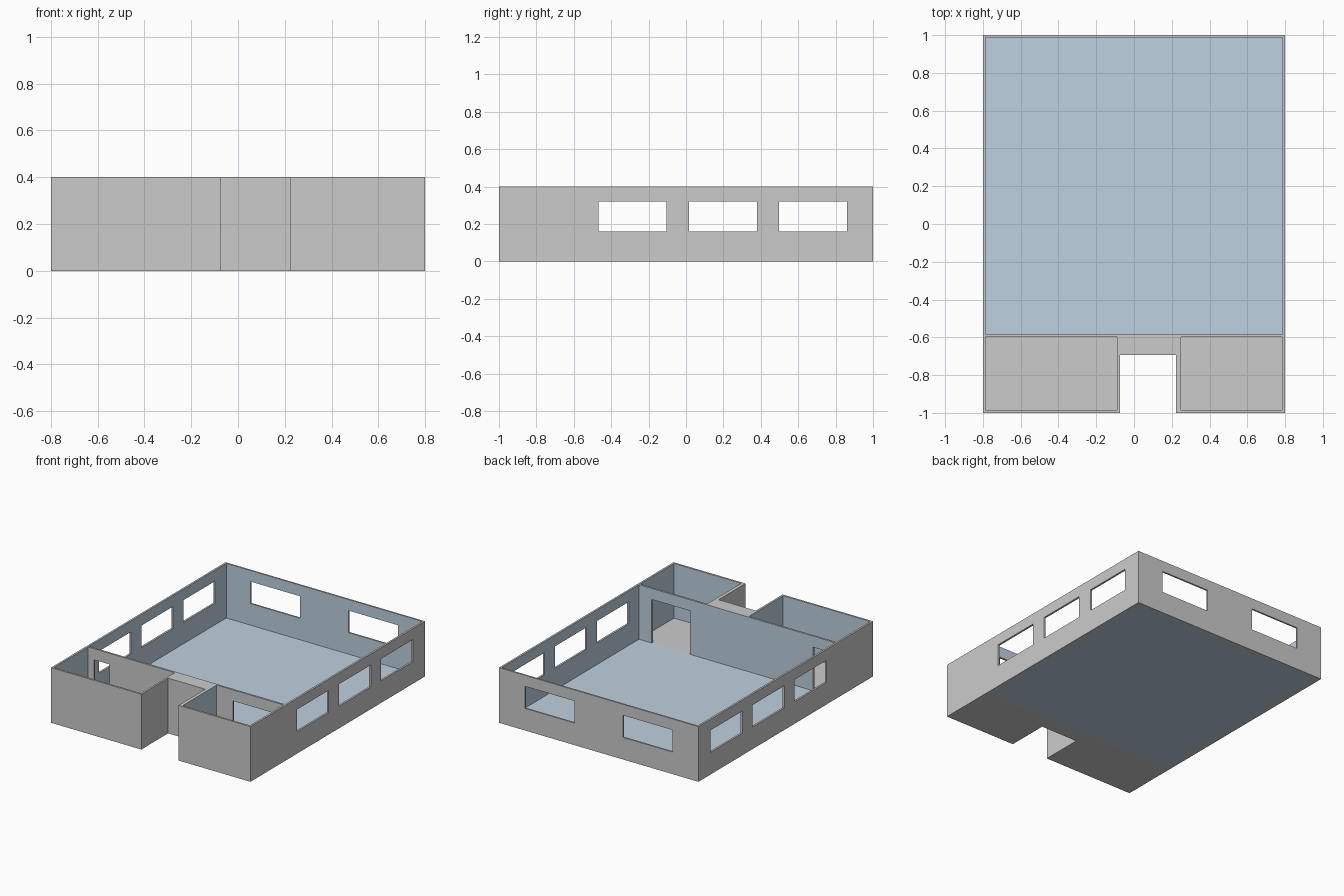
import bpy, bmesh

if "Cube" in bpy.data.objects:
    bpy.data.objects.remove(bpy.data.objects["Cube"])

H = 0.4        # wall height
FLOOR = 0.004  # floor slab thickness


def material(name, rgb):
    m = bpy.data.materials.new(name)
    m.diffuse_color = (*rgb, 1)
    m.use_nodes = True
    m.node_tree.nodes["Principled BSDF"].inputs["Base Color"].default_value = m.diffuse_color
    return m


grey = material("grey_paint", (0.8, 0.8, 0.8))
blue = material("slate_blue", (0.52, 0.64, 0.75))


def prism(name, outline, z0, z1, mat=None):
    """Extrude a counter-clockwise outline from z0 to z1."""
    bm = bmesh.new()
    base = bm.faces.new([bm.verts.new((x, y, z0)) for x, y in outline])
    ext = bmesh.ops.extrude_face_region(bm, geom=[base])
    bmesh.ops.translate(bm, vec=(0, 0, z1 - z0),
                        verts=[v for v in ext["geom"] if isinstance(v, bmesh.types.BMVert)])
    bmesh.ops.recalc_face_normals(bm, faces=bm.faces)
    me = bpy.data.meshes.new(name)
    bm.to_mesh(me)
    bm.free()
    if mat:
        me.materials.append(mat)
    ob = bpy.data.objects.new(name, me)
    bpy.context.collection.objects.link(ob)
    return ob


def box(name, x0, x1, y0, y1, z0, z1, mat=None):
    return prism(name, [(x0, y0), (x1, y0), (x1, y1), (x0, y1)], z0, z1, mat)


# Solid outline of the building with the entrance recess at the front
walls = prism("walls", [(-0.8, -1), (-0.075, -1), (-0.075, -0.693), (0.223, -0.693),
                        (0.223, -1), (0.8, -1), (0.8, 1), (-0.8, 1)], 0, H, grey)

# Rooms: x0, x1, y0, y1
rooms = {"main": (-0.786, 0.786, -0.584, 0.988),
         "left": (-0.786, -0.089, -0.986, -0.598),
         "right": (0.248, 0.786, -0.986, -0.598)}
cutters = [box(n + "_cutter", *r, -0.1, H + 0.1) for n, r in rooms.items()]

# Three windows through both side walls, two in the back wall
for y0, y1 in ((-0.467, -0.103), (0.015, 0.379), (0.497, 0.861)):
    cutters.append(box("side_window_cutter", -1, 1, y0, y1, 0.16, 0.32))
for x0, x1 in ((-0.59, -0.194), (0.194, 0.59)):
    cutters.append(box("back_window_cutter", x0, x1, 0.9, 1.1, 0.16, 0.32))

# Doorways in the partition
for x0, x1 in ((-0.738, -0.61), (0.377, 0.684)):
    cutters.append(box("door_cutter", x0, x1, -0.65, -0.54, FLOOR, 0.32))

for c in cutters:
    c.hide_render = True
    mod = walls.modifiers.new(c.name, "BOOLEAN")
    mod.operation, mod.solver, mod.object = "DIFFERENCE", "EXACT", c

# Bake the cuts, then drop the cutters
dg = bpy.context.evaluated_depsgraph_get()
baked = bpy.data.meshes.new_from_object(walls.evaluated_get(dg))
walls.modifiers.clear()
walls.data = baked
for c in cutters:
    bpy.data.objects.remove(c)

# Blue paint on the inside faces of the rooms (front of the partition stays grey)
baked.materials.clear()
baked.materials.append(grey)
baked.materials.append(blue)
for f in baked.polygons:
    p, n = f.center, f.normal
    f.material_index = 0
    for x0, x1, y0, y1 in rooms.values():
        inside = x0 - .001 < p.x < x1 + .001 and y0 - .001 < p.y < y1 + .001
        on_x = (abs(p.x - x0) < .001 and n.x > .9) or (abs(p.x - x1) < .001 and n.x < -.9)
        on_y = (abs(p.y - y0) < .001 and n.y > .9) or \
               (abs(p.y - y1) < .001 and n.y < -.9 and y1 > 0)
        if inside and (on_x or on_y):
            f.material_index = 1

# Floors
for n, r in rooms.items():
    box(n + "_floor", *r, 0, FLOOR, blue if n == "main" else grey)
